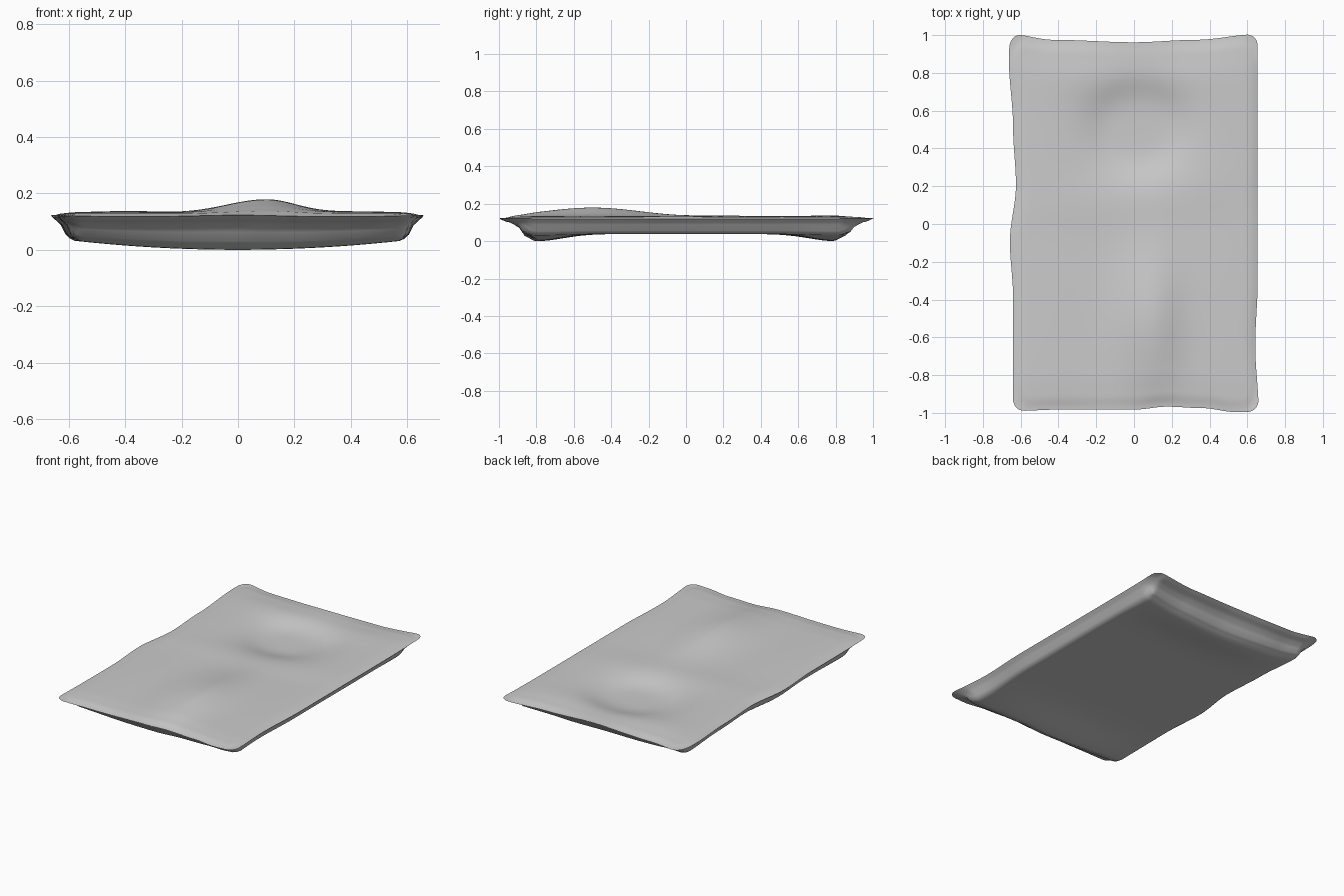
import bpy, bmesh
from math import exp, hypot

if "Cube" in bpy.data.objects:
    bpy.data.objects.remove(bpy.data.objects["Cube"])

NX, NY, R = 80, 116, 0.06


def curve(points, t):
    """Smoothly interpolate a short list of (t, value) points."""
    if t <= points[0][0]:
        return points[0][1]
    for (a, va), (b, vb) in zip(points, points[1:]):
        if t <= b:
            k = (t - a) / (b - a)
            k = k * k * (3 - 2 * k)
            return va + (vb - va) * k
    return points[-1][1]


def bell(t, centre, width):
    return exp(-((t - centre) / width) ** 2)


# Wavy outline of the cloth edge
LEFT = [(-1, -.64), (-.4, -.64), (-.1, -.657), (.2, -.625), (.5, -.64), (.88, -.663), (1, -.655)]
RIGHT = [(-1, .66), (-.65, .642), (-.3, .655), (.3, .655), (1, .655)]
BACK = [(-1, 1.005), (-.65, .975), (0, .962), (.5, .975), (1, 1.005)]
FRONT = [(-1, -.99), (-.6, -.982), (0, -.982), (.25, -.967), (.55, -.975), (.8, -.995), (1, -.995)]

# Underside wall: distance in from the edge -> 0 at rim, 1 at floor
WALL = [(0, 0), (.05, .16), (.09, .38), (.125, .82), (.18, 1)]


def plan(s, t):
    """Map unit square to the outline with rounded corners."""
    x, y = s * .65, t * .98
    cx, cy = .65 - R, .98 - R
    if abs(x) > cx and abs(y) > cy:
        vx, vy = abs(x) - cx, abs(y) - cy
        k = max(vx, vy) / hypot(vx, vy)
        x = (cx + vx * k) * (1 if x > 0 else -1)
        y = (cy + vy * k) * (1 if y > 0 else -1)
    s, t = x / .65, y / .98
    lo, hi = curve(LEFT, t), curve(RIGHT, t)
    f, b = curve(FRONT, s), curve(BACK, s)
    return lo + (hi - lo) * (s + 1) / 2, f + (b - f) * (t + 1) / 2


def rim(x, y):
    corner = (abs(x) / .65) ** 6 * (abs(y)) ** 6
    return .121 + .008 * min(1, corner) + .006 * bell(x, 0, .2)


def top(x, y):
    z = .134 + .006 * bell(abs(x), .42, .18) * bell(abs(y), .5, .5)
    # long raised fold towards the front
    z += .049 * bell(x, .10, .15 if x > .1 else .20) * bell(y, -.5, .36)
    # low ridge in front of the hollow, and hollow near the back
    z += .009 * bell(y, .15 + .12 * x, .15) * bell(x, 0, .45)
    q = hypot((x - .02) / .26, (y - .51) / .26)
    z -= .04 / (1 + q ** 5)
    z += .012 * bell(y, .76, .12) * bell(x, 0, .4)
    return z


def floor(x, y):
    return .042 - .038 * max(0, 1 - (x / .63) ** 2) * bell(abs(y), .8, .2)


bm = bmesh.new()
upper, lower = {}, {}
for i in range(NX + 1):
    for j in range(NY + 1):
        s, t = 2 * i / NX - 1, 2 * j / NY - 1
        x, y = plan(s, t)
        z0 = rim(x, y)
        dx, dy = (1 - abs(s)) * .65 * 2.4, (1 - abs(t)) * .98
        d = min(dx, dy)
        # rounded inner corner of the underside wall
        ax, ay = max(0, .19 - dx), max(0, .19 - dy)
        if d < .19:
            d = min(d, max(0, .19 - hypot(ax, ay)))
        k = curve([(0, 0), (.07, 1)], d) * .6 + curve([(0, 0), (.19, 1)], d) * .4
        upper[i, j] = bm.verts.new((x, y, z0 + (top(x, y) - z0) * k))
        if i in (0, NX) or j in (0, NY):
            lower[i, j] = upper[i, j]
        else:
            w = curve(WALL, d)
            lower[i, j] = bm.verts.new((x, y, z0 - .005 + (floor(x, y) - z0 + .005) * w))

for i in range(NX):
    for j in range(NY):
        ring = [(i, j), (i + 1, j), (i + 1, j + 1), (i, j + 1)]
        bm.faces.new([upper[c] for c in ring])
        bm.faces.new([lower[c] for c in reversed(ring)])

# Stand the cloth pad on the ground
zmin = min(v.co.z for v in bm.verts)
for v in bm.verts:
    v.co.z -= zmin
mesh = bpy.data.meshes.new("draped_mattress")
bm.to_mesh(mesh)
bm.free()
obj = bpy.data.objects.new("draped_mattress", mesh)
bpy.context.collection.objects.link(obj)
bpy.context.view_layer.objects.active = obj
obj.select_set(True)
bpy.ops.object.shade_smooth_by_angle(angle=1.0)
